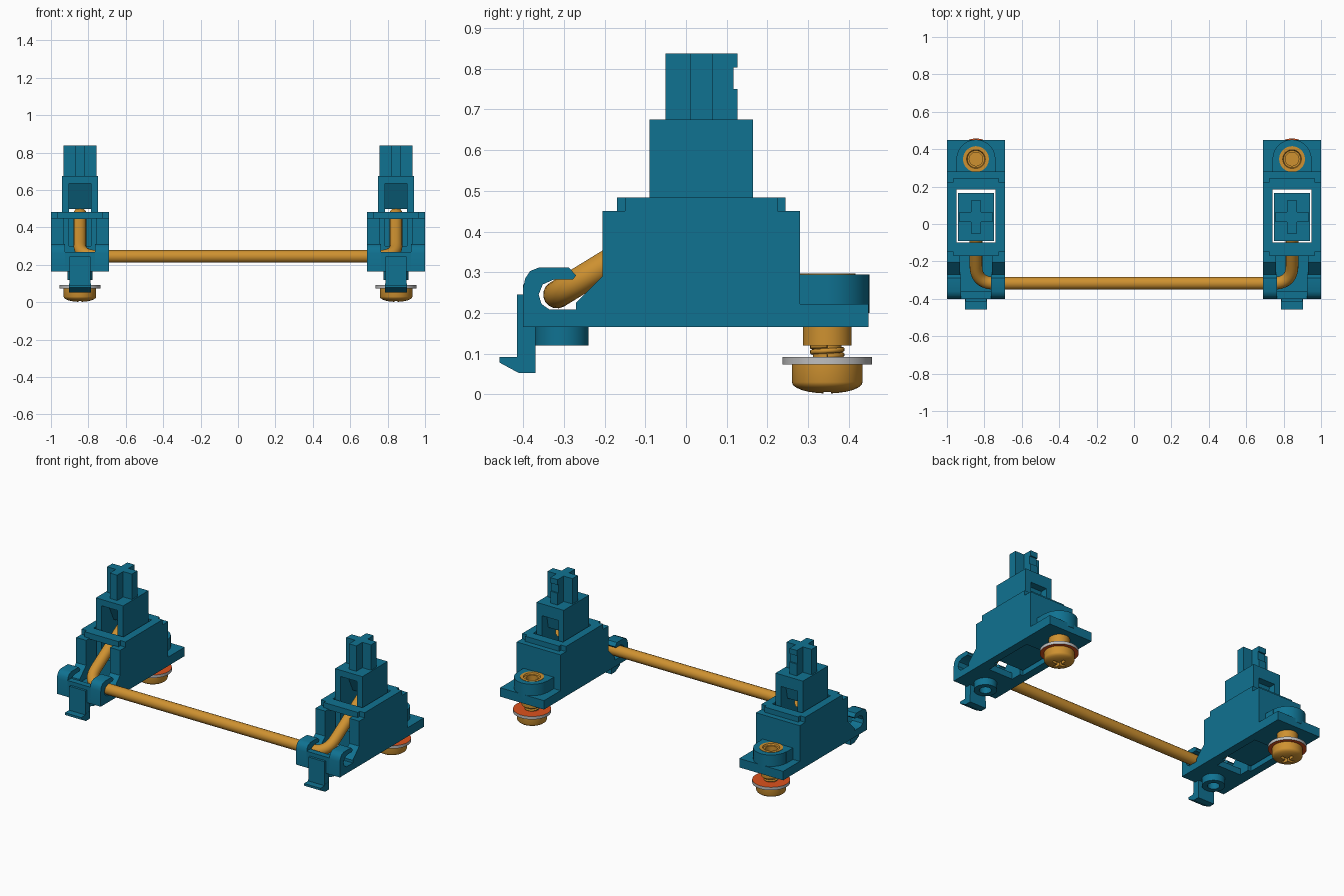
import bpy, bmesh, math
from mathutils import Vector

if "Cube" in bpy.data.objects:
    bpy.data.objects.remove(bpy.data.objects["Cube"])


def material(name, rgb):
    m = bpy.data.materials.new(name)
    m.use_nodes = True
    m.diffuse_color = (*rgb, 1)
    m.node_tree.nodes["Principled BSDF"].inputs["Base Color"].default_value = (*rgb, 1)
    return m


TEAL = material("teal plastic", (0.005, 0.168, 0.285))
BRASS = material("brass", (0.62, 0.285, 0.03))
GREY = material("washer grey", (0.52, 0.52, 0.52))
ORANGE = material("washer orange", (0.72, 0.085, 0.012))


def box(bm, x0, x1, y0, y1, z0, z1):
    prism(bm, [(y0, z0), (y1, z0), (y1, z1), (y0, z1)], x0, x1)


def prism(bm, profile, x0, x1):
    """Extrude a (y, z) outline from x0 to x1."""
    face = bm.faces.new([bm.verts.new((x0, y, z)) for y, z in profile])
    out = bmesh.ops.extrude_face_region(bm, geom=[face])
    moved = [v for v in out["geom"] if isinstance(v, bmesh.types.BMVert)]
    bmesh.ops.translate(bm, verts=moved, vec=(x1 - x0, 0, 0))


def lathe(bm, profile, y, n=40):
    """Spin a closed (radius, z) outline around a vertical axis at y."""
    rings = []
    for r, z in profile:
        if r == 0:
            rings.append([bm.verts.new((0, y, z))] * n)
        else:
            rings.append([bm.verts.new((r * math.cos(2 * math.pi * i / n),
                                        y + r * math.sin(2 * math.pi * i / n), z))
                          for i in range(n)])
    for a, b in zip(rings, rings[1:] + rings[:1]):
        for i in range(n):
            j = (i + 1) % n
            vs = list(dict.fromkeys([a[i], a[j], b[j], b[i]]))
            if len(vs) > 2:
                bm.faces.new(vs)


def finish(bm, name, x, mats, smooth=True):
    bmesh.ops.recalc_face_normals(bm, faces=bm.faces)
    me = bpy.data.meshes.new(name)
    bm.to_mesh(me)
    bm.free()
    ob = bpy.data.objects.new(name, me)
    ob.location.x = x
    bpy.context.collection.objects.link(ob)
    for m in mats:
        me.materials.append(m)
    if smooth:
        select(ob)
        bpy.ops.object.shade_smooth_by_angle(angle=math.radians(35))
    return ob


def select(ob):
    bpy.ops.object.select_all(action='DESELECT')
    ob.select_set(True)
    bpy.context.view_layer.objects.active = ob


def tube(name, points, radius, x=0):
    cu = bpy.data.curves.new(name, 'CURVE')
    cu.dimensions = '3D'
    cu.bevel_depth = radius
    cu.bevel_resolution = 6
    cu.use_fill_caps = True
    sp = cu.splines.new('POLY')
    sp.points.add(len(points) - 1)
    for p, co in zip(sp.points, points):
        p.co = (*co, 1)
    cu.materials.append(BRASS)
    ob = bpy.data.objects.new(name, cu)
    ob.location.x = x
    bpy.context.collection.objects.link(ob)
    select(ob)
    bpy.ops.object.convert(target='MESH')
    bpy.ops.object.shade_smooth_by_angle(angle=math.radians(40))


SY = 0.347  # screw axis

for side, cx in (("right", -0.845), ("left", 0.845)):
    # Housing shell: walls, slotted front, stepped rim
    bm = bmesh.new()
    wall = [(-0.27, 0.165), (0.28, 0.165), (0.28, 0.45), (-0.205, 0.45),
            (-0.205, 0.29), (-0.27, 0.225)]
    pillar = [(-0.27, 0.165), (-0.10, 0.165), (-0.10, 0.48), (-0.15, 0.48),
              (-0.15, 0.45), (-0.205, 0.45), (-0.205, 0.29), (-0.27, 0.225)]
    hook = [(-0.40, 0.165), (-0.27, 0.165), (-0.27, 0.208), (-0.335, 0.208),
            (-0.355, 0.222), (-0.362, 0.245), (-0.352, 0.27), (-0.325, 0.282),
            (-0.278, 0.282), (-0.27, 0.292), (-0.288, 0.312), (-0.36, 0.312),
            (-0.383, 0.303), (-0.395, 0.285), (-0.40, 0.262)]
    for s in (-1, 1):
        prism(bm, wall, s * 0.105, s * 0.155)
        prism(bm, pillar, s * 0.085, s * 0.106)
        prism(bm, hook, s * 0.08, s * 0.155)
        box(bm, s * 0.105, s * 0.155, -0.15, 0.225, 0.44, 0.483)
        box(bm, s * 0.07, s * 0.107, 0.27, SY, 0.21, 0.295)
    box(bm, -0.106, 0.106, 0.185, 0.28, 0.165, 0.45)
    box(bm, -0.12, 0.12, 0.185, 0.245, 0.44, 0.483)
    box(bm, -0.12, 0.12, -0.17, -0.10, 0.445, 0.483)
    # Front plate and floor
    box(bm, -0.081, 0.081, -0.40, -0.362, 0.165, 0.27)
    box(bm, -0.086, 0.086, -0.37, -0.17, 0.165, 0.205)
    # Ear and screw boss
    box(bm, -0.155, 0.155, 0.27, 0.448, 0.165, 0.222)
    lathe(bm, [(0.068, 0.2), (0.104, 0.2), (0.104, 0.295), (0.068, 0.295)], SY)
    # Round foot under the floor
    lathe(bm, [(0.035, 0.12), (0.066, 0.12), (0.066, 0.17), (0.035, 0.17)], -0.305)
    finish(bm, side + "_housing", cx, [TEAL])

    # Snap clip with toe
    bm = bmesh.new()
    box(bm, -0.057, 0.057, -0.415, -0.37, 0.09, 0.245)
    prism(bm, [(-0.37, 0.052), (-0.37, 0.1), (-0.415, 0.1), (-0.415, 0.092),
               (-0.458, 0.092), (-0.458, 0.078), (-0.41, 0.052)], -0.058, 0.058)
    finish(bm, side + "_clip", cx, [TEAL], False)

    # Sliding stem with wire window
    bm = bmesh.new()
    for s in (-1, 1):
        box(bm, s * 0.058, s * 0.0965, -0.09, 0.165, 0.19, 0.675)
    prism(bm, [(-0.09, 0.675), (-0.09, 0.635), (-0.03, 0.635), (0.035, 0.50),
               (0.10, 0.50), (0.12, 0.60), (0.165, 0.60), (0.165, 0.675)], -0.059, 0.059)
    box(bm, -0.059, 0.059, -0.09, 0.165, 0.19, 0.30)
    # Cross post, rear arm notched
    box(bm, -0.088, 0.088, 0.011, 0.065, 0.67, 0.837)
    prism(bm, [(-0.05, 0.67), (0.126, 0.67), (0.126, 0.75), (0.117, 0.75), (0.117, 0.803),
               (0.126, 0.803), (0.126, 0.837), (-0.05, 0.837)], -0.026, 0.026)
    finish(bm, side + "_stem", cx, [TEAL], False)

    # Threaded insert with sleeve below
    bm = bmesh.new()
    lathe(bm, [(0, 0.12), (0.06, 0.12), (0.06, 0.19), (0.069, 0.19), (0.069, 0.297),
               (0.05, 0.297), (0.046, 0.288), (0.036, 0.288), (0.036, 0.235), (0, 0.235)], SY)
    finish(bm, side + "_insert", cx, [BRASS])

    # Washer: grey rim, orange faces
    bm = bmesh.new()
    lathe(bm, [(0.04, 0.073), (0.11, 0.073), (0.11, 0.092), (0.04, 0.092)], SY, 48)
    ob = finish(bm, side + "_washer", cx, [GREY, ORANGE])
    for p in ob.data.polygons:
        p.material_index = int(abs(p.normal.z) > 0.5)

    # Screw with domed head and cross recess
    bm = bmesh.new()
    dome = [(0.087 * math.sin(t), 0.03 - 0.028 * (math.cos(t) - 0) )
            for t in [i * math.pi / 12 for i in range(7)]]
    dome[0] = (0, 0.002)
    lathe(bm, dome + [(0.087, 0.073), (0.035, 0.073), (0.035, 0.125), (0, 0.125)], SY)
    screw = finish(bm, side + "_screw", cx, [BRASS])
    for a, b in ((0.045, 0.009), (0.009, 0.045)):
        bm = bmesh.new()
        box(bm, -a, a, SY - b, SY + b, -0.02, 0.03)
        cutter = finish(bm, "recess_cutter", cx, [BRASS], False)
        cutter.hide_render = True
        mod = screw.modifiers.new("recess", 'BOOLEAN')
        mod.operation = 'DIFFERENCE'
        mod.solver = 'EXACT'
        mod.object = cutter
        select(screw)
        bpy.ops.object.modifier_apply(modifier=mod.name)
        bpy.data.objects.remove(cutter)

    # Screw thread helix
    tube(side + "_thread",
         [(0.037 * math.cos(t), SY + 0.037 * math.sin(t), 0.094 + 0.026 * t / (4 * math.pi))
          for t in [i * math.pi / 10 for i in range(41)]], 0.006, cx)

# Bent wire linking both stems
tip, corner = Vector((-0.845, 0.06, 0.476)), Vector((-0.845, -0.317, 0.245))
start = corner + (tip - corner).normalized() * 0.11
end = corner + Vector((0.10, 0, 0))
path = [tip]
for i in range(11):
    t = i / 10
    path.append(start * (1 - t) ** 2 + corner * 2 * t * (1 - t) + end * t * t)
path += [Vector((-p.x, p.y, p.z)) for p in reversed(path)]
tube("wire", path, 0.034)
